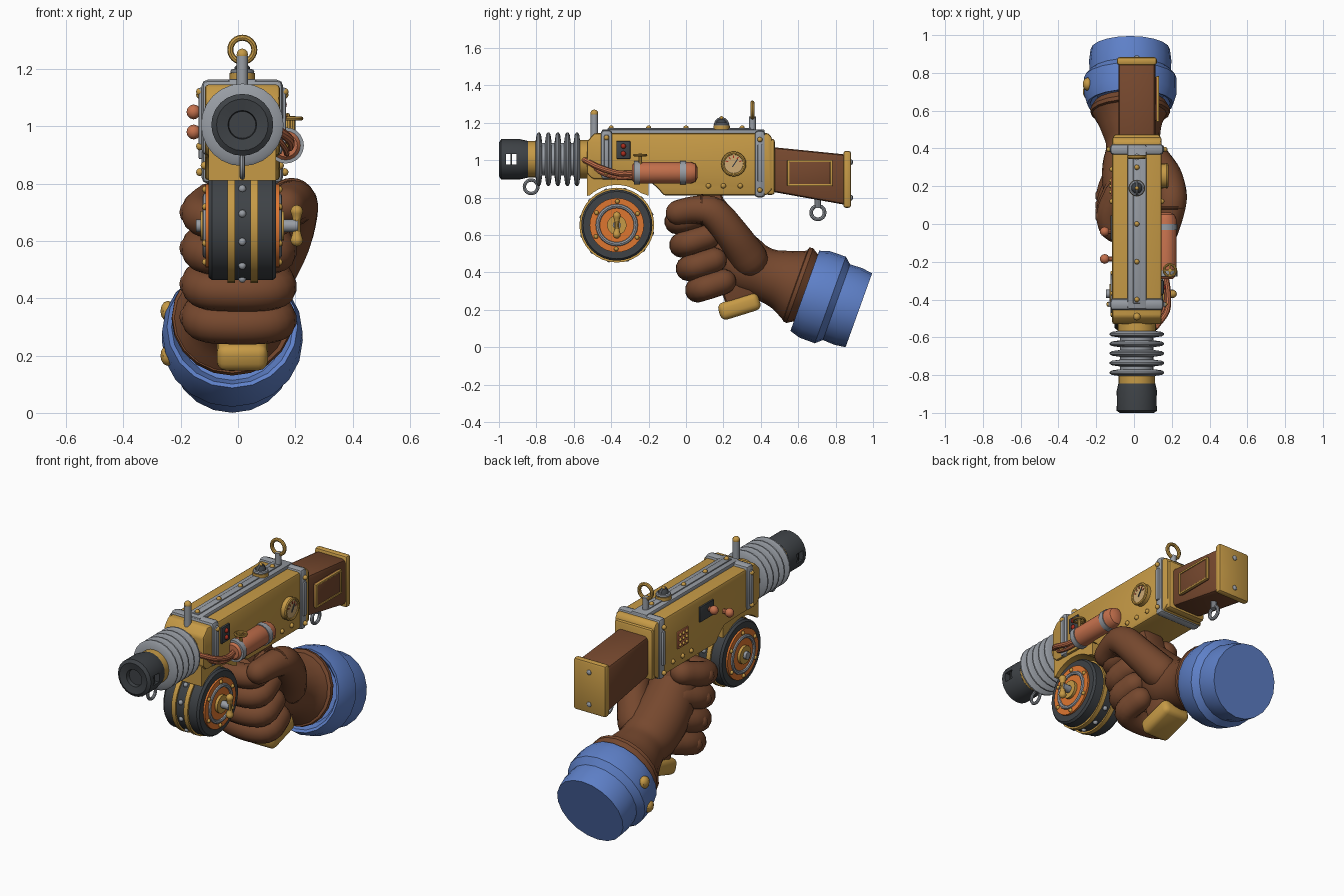
import bpy, bmesh, math
from mathutils import Vector, Matrix

if "Cube" in bpy.data.objects:
    bpy.data.objects.remove(bpy.data.objects["Cube"])

CX = 0.015  # gun centre line


def colour(name, r, g, b):
    m = bpy.data.materials.new(name)
    m.diffuse_color = [*[((c / 255 + .055) / 1.055) ** 2.4 for c in (r, g, b)], 1]
    m.use_nodes = True
    m.node_tree.nodes["Principled BSDF"].inputs["Base Color"].default_value = m.diffuse_color
    return m


GOLD = colour("brass", 198, 154, 70)
BROWN = colour("brown leather", 118, 72, 46)
DARK = colour("dark iron", 62, 66, 70)
GREY = colour("steel", 152, 157, 164)
BLUE = colour("blue cloth", 94, 128, 200)
ORANGE = colour("orange paint", 222, 118, 48)
COPPER = colour("copper", 196, 112, 76)
RED = colour("red", 170, 45, 30)
DIAL = colour("dial tan", 205, 170, 115)


def finish(name, bm, mat):
    bmesh.ops.recalc_face_normals(bm, faces=bm.faces)
    me = bpy.data.meshes.new(name)
    bm.to_mesh(me)
    bm.free()
    me.materials.append(mat)
    ob = bpy.data.objects.new(name, me)
    bpy.context.collection.objects.link(ob)
    return ob


def bevel(bm, w, seg=2):
    if w:
        bmesh.ops.bevel(bm, geom=bm.edges[:], offset=w, segments=seg, affect='EDGES', profile=.5)


def box(name, c, size, mat, bev=0.0, rx=0.0, seg=2):
    bm = bmesh.new()
    bmesh.ops.create_cube(bm, size=1)
    bmesh.ops.scale(bm, vec=size, verts=bm.verts)
    bevel(bm, bev, seg)
    bmesh.ops.transform(bm, matrix=Matrix.Translation(c) @ Matrix.Rotation(rx, 4, 'X'), verts=bm.verts)
    return finish(name, bm, mat)


def prism(name, yz, width, mat, bev=0.0):
    bm = bmesh.new()
    f = bm.faces.new([bm.verts.new((CX - width / 2, y, z)) for y, z in yz])
    ext = bmesh.ops.extrude_face_region(bm, geom=[f])['geom']
    bmesh.ops.translate(bm, vec=(width, 0, 0), verts=[v for v in ext if isinstance(v, bmesh.types.BMVert)])
    bmesh.ops.recalc_face_normals(bm, faces=bm.faces)
    bevel(bm, bev)
    return finish(name, bm, mat)


def loft(name, rings, mat, n, ref):
    """rings: (centre, direction, radius)"""
    bm = bmesh.new()
    loops = []
    for c, d, r in rings:
        u = (ref - d * ref.dot(d)).normalized()
        v = d.cross(u)
        loops.append([bm.verts.new(c + r * (u * math.cos(a) + v * math.sin(a)))
                      for a in (2 * math.pi * i / n for i in range(n))])
    for a, b in zip(loops, loops[1:]):
        for i in range(n):
            bm.faces.new((a[i], a[(i + 1) % n], b[(i + 1) % n], b[i]))
    bm.faces.new(loops[0])
    bm.faces.new(loops[-1])
    return finish(name, bm, mat)


def lathe(name, p, d, profile, mat, n=20):
    p, d = Vector(p), Vector(d).normalized()
    ref = Vector((0, 0, 1)) if abs(d.x) > .9 else Vector((1, 0, 0))
    return loft(name, [(p + d * t, d, r) for t, r in profile], mat, n, ref)


def cyl(name, a, b, r, mat, n=16):
    a, b = Vector(a), Vector(b)
    return lathe(name, a, b - a, [(0, r), ((b - a).length, r)], mat, n)


def tube(name, pts, mat, ref, n=14, end_round=True):
    """smooth tube through points (x, y, z, radius) with rounded ends"""
    P = [Vector(p) for p in pts]
    P = [2 * P[0] - P[1]] + P + [2 * P[-1] - P[-2]]
    S = []
    for a, b, c, d in zip(P, P[1:], P[2:], P[3:]):
        for t in (0, .25, .5, .75):
            S.append(.5 * (2 * b + (c - a) * t + (2 * a - 5 * b + 4 * c - d) * t * t + (3 * b - a - 3 * c + d) * t ** 3))
    S.append(P[-2])
    rings = []
    for i, s in enumerate(S):
        t = (S[min(i + 1, len(S) - 1)] - S[max(i - 1, 0)]).to_3d().normalized()
        rings.append((s.to_3d(), t, s.w))
    cap = [math.radians(a) for a in (25, 50, 70, 86)]
    c, d, r = rings[0]
    head = [(c - d * r * math.sin(a), d, r * math.cos(a)) for a in reversed(cap)]
    c, d, r = rings[-1]
    tail = [(c + d * r * math.sin(a), d, r * math.cos(a)) for a in cap] if end_round else []
    return loft(name, head + rings + tail, mat, n, Vector(ref))


def ball(name, c, r, mat, scale=(1, 1, 1)):
    bm = bmesh.new()
    bmesh.ops.create_uvsphere(bm, u_segments=10, v_segments=6, radius=r)
    bmesh.ops.transform(bm, matrix=Matrix.Translation(c) @ Matrix.Diagonal((*scale, 1)), verts=bm.verts)
    return finish(name, bm, mat)


def ring(name, c, R, r, axis, mat):
    rot = {'x': (0, math.pi / 2, 0), 'y': (math.pi / 2, 0, 0), 'z': (0, 0, 0)}[axis]
    bpy.ops.mesh.primitive_torus_add(location=c, rotation=rot, major_radius=R, minor_radius=r,
                                     major_segments=24, minor_segments=8)
    ob = bpy.context.object
    ob.name = name
    ob.data.materials.append(mat)


# muzzle with a slot cut through it
muzzle = lathe("muzzle", (CX, -1, 1.005), (0, 1, 0),
               [(.03, .047), (.008, .05), (0, .09), (.012, .108), (.11, .108), (.155, .098)], DARK, 24)
cutter = box("slot_cutter", (CX, -.935, 1.005), (.4, .055, .055), DARK)
mod = muzzle.modifiers.new("slot", 'BOOLEAN')
mod.operation, mod.object, mod.solver = 'DIFFERENCE', cutter, 'EXACT'
bpy.context.view_layer.objects.active = muzzle
bpy.ops.object.modifier_apply(modifier="slot")
bpy.data.objects.remove(cutter)
box("muzzle_slot_bar", (CX, -.935, 1.005), (.19, .008, .06), DARK)

# barrel, cooling fins and collars
cyl("barrel", (CX, -.86, 1.005), (CX, -.5, 1.005), .088, GREY, 24)
cyl("front_collar", (CX, -.845, 1.005), (CX, -.805, 1.005), .097, GOLD, 24)
cyl("rear_collar", (CX, -.57, 1.005), (CX, -.5, 1.005), .102, GOLD, 24)
for i in range(5):
    lathe("cooling_fin", (CX, -.805 + i * .051, 1.005), (0, 1, 0),
          [(0, .09), (.006, .132), (.014, .144), (.022, .144), (.03, .132), (.036, .09)], GREY, 24)
ring("front_sling_ring", (CX, -.828, .858), .036, .009, 'x', GREY)
ring("rear_sling_ring", (CX, .705, .72), .036, .01, 'x', GREY)
cyl("rear_sling_stud", (CX, .705, .745), (CX, .705, .8), .018, GREY, 10)

# receiver with steel bands
prism("receiver", [(-.53, .93), (-.53, 1.10), (-.49, 1.145), (.44, 1.145), (.46, 1.12), (.46, .84), (.43, .812),
                   (-.12, .812), (-.15, .85), (-.2, .89), (-.5, .90)], .262, GOLD, .012)
box("front_band", (CX, -.425, 1.03), (.285, .065, .265), GREY, .022)
box("rear_band", (CX, .395, .98), (.285, .06, .36), GREY, .022)
for y, z in ((-.425, 1.03), (.395, .98)):
    box("band_ridge", (CX, y, z + .005), (.305, .025, .2), GREY, .006)
box("top_rail", (CX, -.015, 1.15), (.1, .87, .03), GREY, .008)
box("top_rail_ridge", (CX, -.03, 1.162), (.04, .78, .018), GREY, .004)
box("rear_cap", (CX, .45, .965), (.25, .05, .30), GOLD, .015)
for y in (-.4, -.2, 0, .3):
    ball("rail_rivet", (CX, y, 1.172), .014, GOLD)
for s in (-1, 1):
    x = CX + s * .132
    for y in (.12, .2, .29):
        ball("side_rivet", (x, y, .863), .014, GOLD)
    for y, z in ((-.425, .93), (-.425, 1.12), (.395, .84), (.395, 1.11)):
        ball("band_rivet", (x + s * .016, y, z), .014, GOLD)

# front post, rear ring sight and top lamp
cyl("front_post", (CX, -.49, 1.12), (CX, -.49, 1.245), .02, GREY, 12)
ball("front_post_tip", (CX, -.49, 1.25), .021, GOLD)
cyl("rear_sight_post", (CX, .355, 1.14), (CX, .355, 1.235), .018, GREY, 12)
ring("rear_sight_ring", (CX, .355, 1.267), .042, .0105, 'y', GOLD)
cyl("lamp_base", (CX, .19, 1.155), (CX, .19, 1.185), .044, GOLD, 16)
ring("lamp_ring", (CX, .19, 1.19), .032, .01, 'z', GREY)
ball("lamp_dome", (CX, .19, 1.19), .032, DARK)
ring("lamp_guard", (CX, .19, 1.19), .034, .006, 'x', GREY)
ball("lamp_cap", (CX, .19, 1.225), .011, GOLD)

# stock, butt plate and stitched panel
prism("stock", [(.44, 1.072), (.86, 1.03), (.86, .76), (.44, .835)], .196, BROWN, .02)
box("butt_plate", (CX, .862, .898), (.212, .042, .305), GOLD, .014)
for z in (.80, .99):
    ball("butt_screw", (CX, .884, z), .015, GREY, (1, .6, 1))
sx = CX + .098
box("stock_panel", (sx, .662, .932), (.03, .235, .14), BROWN, .008)
for s in (-1, 1):
    box("panel_trim", (sx + .013, .662, .932 + s * .064), (.014, .24, .012), GOLD, .003)
    box("panel_trim", (sx + .013, .662 + s * .115, .932), (.014, .012, .14), GOLD, .003)

# drum magazine under its fender
DY, DZ = -.37, .653
arc = [math.radians(a) for a in range(133, 46, -8)]
prism("drum_fender", [(-.53, .93), (-.53, .81)] + [(DY + .215 * math.cos(a), DZ + .215 * math.sin(a)) for a in arc]
      + [(-.2, .81), (-.2, .93)], .236, GOLD)
lathe("drum", (CX - .118, DY, DZ), (1, 0, 0), [(0, .18), (.012, .19), (.224, .19), (.236, .18)], DARK, 32)
for x in (-.024, .056):
    cyl("drum_hoop", (x - .013, DY, DZ), (x + .013, DY, DZ), .2, GOLD, 32)
for k in range(12):
    a = 2 * math.pi * k / 12 + .3
    ball("drum_bolt", (CX, DY + .19 * math.cos(a), DZ + .19 * math.sin(a)), .014, GREY)
for s in (-1, 1):
    x = CX + s * .115
    cyl("drum_disc", (x, DY, DZ), (x + s * .014, DY, DZ), .145, ORANGE, 32)
    ring("drum_disc_ring", (x + s * .012, DY, DZ), .102, .012, 'x', GREY)
    cyl("drum_hub", (x, DY, DZ), (x + s * .03, DY, DZ), .052, GOLD, 20)
    cyl("drum_axle", (x, DY, DZ), (x + s * (.08 if s > 0 else .047), DY, DZ), .022, GREY, 12)
    for k in range(6):
        a = math.pi * k / 3 + .5
        ball("disc_screw", (x + s * .014, DY + .127 * math.cos(a), DZ + .127 * math.sin(a)), .012, GOLD)
tube("drum_lever", [(.205, DY, DZ - .05, .022), (.205, DY, DZ - .02, .014), (.205, DY, DZ + .02, .014),
                    (.205, DY, DZ + .05, .022)], GOLD, (1, 0, 0), 10)

# copper tank, pipe and valve wheel
TX, TZ = .167, .933
lathe("tank", (TX, -.29, TZ), (0, 1, 0), [(0, .04), (.02, .058), (.315, .058), (.34, .048), (.352, .025)], COPPER)
for y in (-.262, -.015):
    cyl("tank_strap", (TX, y - .016, TZ), (TX, y + .016, TZ), .063, GREY, 20)
tube("feed_pipe", [(TX, -.27, .93, .016), (.18, -.36, .93, .016), (.175, -.46, .96, .016), (.12, -.54, 1.0, .016)],
     COPPER, (0, 0, 1), 10)
tube("feed_pipe_lower", [(TX, -.27, .91, .01), (.17, -.36, .905, .01), (.16, -.45, .93, .01), (.13, -.5, .97, .01)],
     COPPER, (0, 0, 1), 8)
cyl("valve_stem", (.19, -.245, .97), (.19, -.245, 1.035), .01, GOLD, 8)
ring("valve_wheel", (.19, -.245, 1.027), .031, .007, 'z', GOLD)
box("valve_spoke", (.19, -.245, 1.027), (.06, .008, .008), GOLD)
box("valve_spoke", (.19, -.245, 1.027), (.008, .06, .008), GOLD)

# gauge and indicator panel on the right side
gx = CX + .13
cyl("gauge_body", (gx - .01, .255, .98), (gx + .028, .255, .98), .064, GOLD, 24)
cyl("gauge_dial", (gx, .255, .98), (gx + .031, .255, .98), .05, DIAL, 24)
ring("gauge_rim", (gx + .028, .255, .98), .058, .009, 'x', GOLD)
for k in range(-2, 3):
    a = k * .6
    box("gauge_tick", (gx + .031, .255 + .038 * math.sin(a), .98 + .038 * math.cos(a)), (.005, .005, .014), RED, 0, -a)
box("gauge_needle", (gx + .032, .262, .985), (.006, .006, .05), DARK, 0, -.6)
box("light_panel", (gx, -.335, 1.055), (.025, .075, .095), DARK, .004)
for z in (1.035, 1.075):
    ball("panel_light", (gx + .012, -.335, z), .014, RED)

# switches and grille on the left side
lx = CX - .132
box("switch_panel", (lx, -.02, 1.045), (.016, .13, .09), DARK, .004)
for y, z in ((-.04, 1.05), (-.185, .98)):
    cyl("switch_stem", (lx, y, z), (-.15, y, z), .014, COPPER, 10)
    ball("switch_knob", (-.155, y, z), .026, COPPER)
box("grille_plate", (lx, .2, .97), (.012, .1, .1), COPPER, .003)
for i in (-1, 0, 1):
    for j in (-1, 0, 1):
        ball("grille_stud", (lx - .006, .2 + i * .03, .97 + j * .03), .01, GOLD)

# grip and its brass heel
box("grip", (CX, .2, .53), (.15, .17, .6), BROWN, .03, .33)
box("grip_heel", (CX, .285, .218), (.178, .225, .095), GOLD, .032, .3, 3)

# gloved hand: four fingers, thumb, palm and wrist
for name, yf, zc in (("index", -.11, .69), ("middle", -.085, .565), ("ring", -.05, .44), ("little", 0, .325)):
    path = [(-.09, .27), (-.13, .17), (-.115, .09), (-.04, .066), (.07, .066), (.135, .1), (.125, .2)]
    tube(name + "_finger", [(x, yf + y, zc + .32 * (y - .12), .068) for x, y in path], BROWN, (0, 0, 1), 14)
    ball(name + "_knuckle", (-.165, yf + .15, zc + .01), .042, BROWN)
tube("thumb", [(.09, .34, .47, .1), (.165, .25, .6, .09), (.195, .15, .715, .085), (.19, .06, .735, .075),
               (.165, -.04, .72, .068)], BROWN, (1, 0, 0), 16)
ring("thumb_seam", (.187, .085, .735), .077, .008, 'y', BROWN)
tube("palm_and_wrist", [(-.02, .13, .64, .13), (-.02, .23, .52, .15), (-.01, .32, .435, .155), (-.005, .42, .39, .142),
                        (-.015, .52, .358, .165), (-.02, .60, .328, .205)], BROWN, (1, 0, 0), 20, False)
AX = Vector((0, .941, -.338))
lathe("glove_rim", Vector((-.02, .585, .338)), AX,
      [(0, .195), (.004, .21), (.025, .212), (.06, .19)], BROWN, 20)

# cloth cuff with brass buttons
lathe("cuff", (-.02, .64, .30), AX, [(.05, .18), (.0, .212), (-.005, .228), (.05, .245), (.14, .246), (.175, .215),
                                    (.24, .218), (.302, .21)], BLUE, 20)
for y, z in ((.74, .355), (.70, .2)):
    ball("cuff_button", (-.245, y, z), .036, GOLD, (.75, 1, 1))

# smooth shading with sharp edges kept
bpy.ops.object.select_all(action='SELECT')
bpy.context.view_layer.objects.active = muzzle
bpy.ops.object.shade_smooth_by_angle(angle=math.radians(35))
